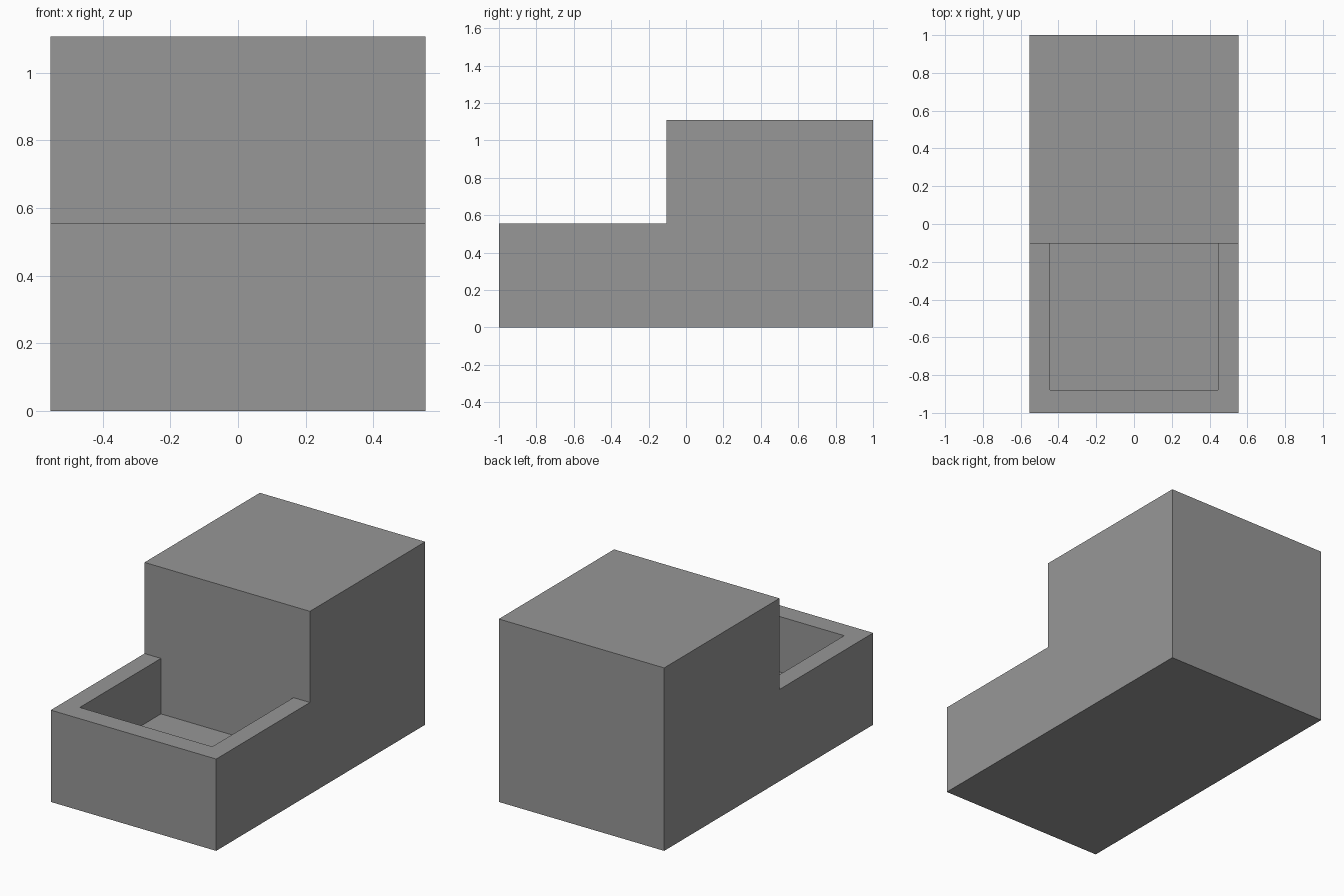
import bpy
import bmesh

cube = bpy.data.objects.get("Cube")
if cube:
    bpy.data.objects.remove(cube, do_unlink=True)

HALF_W, HEIGHT, RIM_Z = 0.554, 1.108, 0.556
STEP_Y, WALL, FLOOR_Z = -0.103, 0.11, 0.22

grey = bpy.data.materials.new("plain_grey")
grey.use_nodes = True
colour = (0.31, 0.31, 0.31, 1)
grey.diffuse_color = colour
grey.node_tree.nodes["Principled BSDF"].inputs["Base Color"].default_value = colour


def side_prism(name, profile, half_width):
    """Extrude a (y, z) side profile across x."""
    bm = bmesh.new()
    face = bm.faces.new([bm.verts.new((-half_width, y, z)) for y, z in profile])
    ext = bmesh.ops.extrude_face_region(bm, geom=[face])
    for v in ext["geom"]:
        if isinstance(v, bmesh.types.BMVert):
            v.co.x = half_width
    bmesh.ops.recalc_face_normals(bm, faces=bm.faces)
    mesh = bpy.data.meshes.new(name)
    bm.to_mesh(mesh)
    bm.free()
    mesh.materials.append(grey)
    obj = bpy.data.objects.new(name, mesh)
    bpy.context.collection.objects.link(obj)
    return obj


# Stepped body: low front tray and tall rear block
body = side_prism("stepped_body", [
    (-1, 0), (1, 0), (1, HEIGHT), (STEP_Y, HEIGHT), (STEP_Y, RIM_Z), (-1, RIM_Z),
], HALF_W)

# Recess in the tray, its back wall flush with the tall block
cutter = side_prism("tray_recess_cutter", [
    (-0.88, FLOOR_Z), (STEP_Y, FLOOR_Z), (STEP_Y, HEIGHT - 0.2), (-0.88, HEIGHT - 0.2),
], HALF_W - WALL)
cutter.hide_render = True
cutter.hide_set(True)
cutter.display_type = 'WIRE'

cut = body.modifiers.new("tray_recess", 'BOOLEAN')
cut.operation = 'DIFFERENCE'
cut.solver = 'EXACT'
cut.object = cutter
